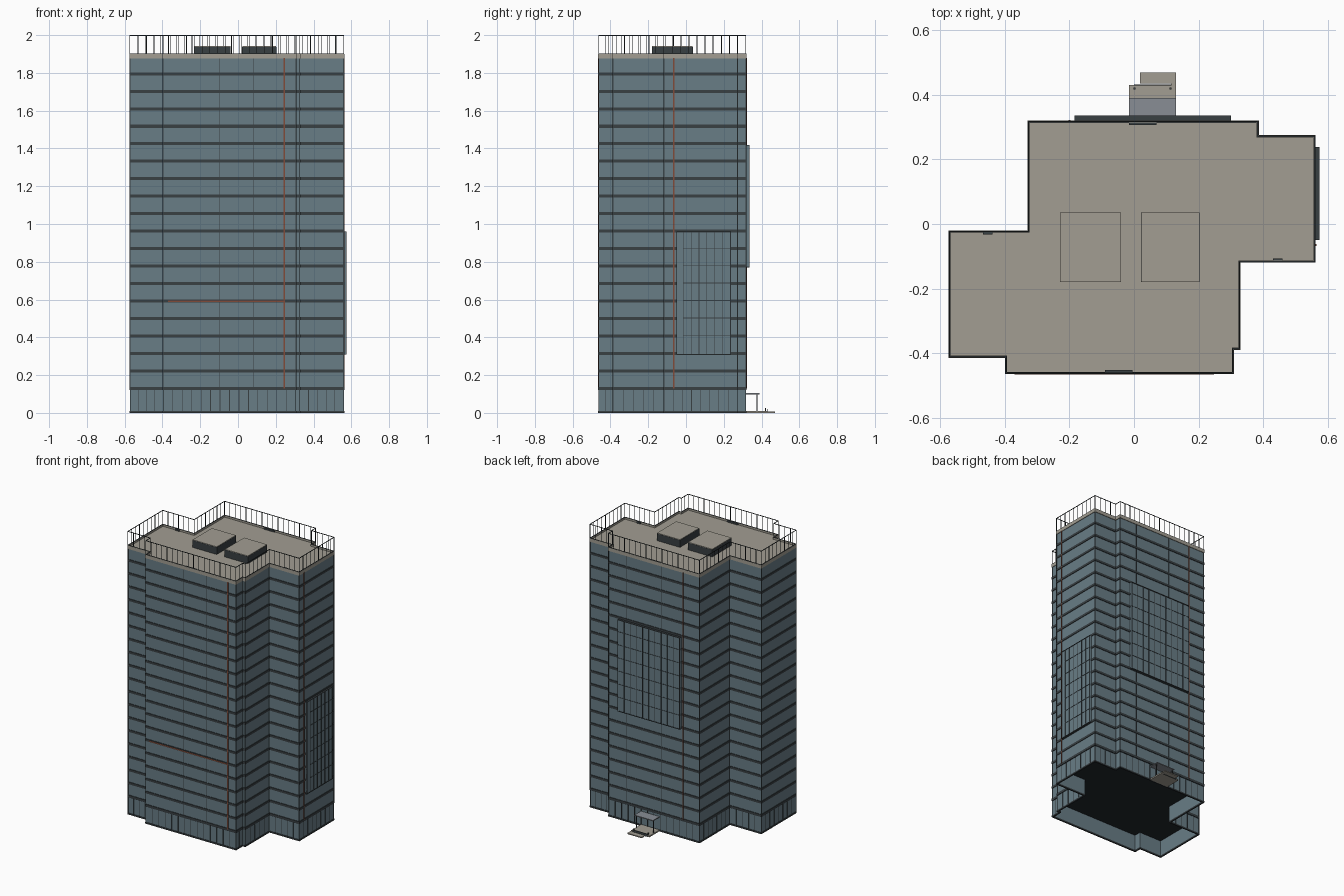
import bpy, bmesh, math
from mathutils import Vector

if "Cube" in bpy.data.objects:
    bpy.data.objects.remove(bpy.data.objects["Cube"])

def material(name, rgb):
    m = bpy.data.materials.new(name)
    m.diffuse_color = (*rgb, 1)
    m.use_nodes = True
    m.node_tree.nodes["Principled BSDF"].inputs["Base Color"].default_value = m.diffuse_color
    return m

GLASS = material("blue_glass", (0.14, 0.205, 0.24))
DARK = material("dark_metal", (0.04, 0.05, 0.055))
STONE = material("beige_stone", (0.36, 0.34, 0.29))
RED = material("red_trim", (0.22, 0.07, 0.04))
BLACK = material("black_soffit", (0.015, 0.02, 0.025))
GREY = material("canopy_grey", (0.25, 0.27, 0.3))

# Stepped tower footprint, counter-clockwise
PLAN = [Vector(p) for p in [
    (-0.575, -0.415), (-0.40, -0.415), (-0.40, -0.465), (0.31, -0.465),
    (0.31, -0.39), (0.33, -0.39), (0.33, -0.12), (0.563, -0.12),
    (0.563, 0.275), (0.387, 0.275), (0.387, 0.32), (-0.33, 0.32),
    (-0.33, -0.02), (-0.575, -0.02)]]
N = len(PLAN)

def outline(inset):
    pts = []
    for i, p in enumerate(PLAN):
        a = (p - PLAN[i - 1]).normalized()
        b = (PLAN[(i + 1) % N] - p).normalized()
        pts.append(p + inset * (Vector((-a.y, a.x)) + Vector((-b.y, b.x))))
    return pts

def finish(name, bm, mat, recalc=True):
    if recalc:
        bmesh.ops.recalc_face_normals(bm, faces=bm.faces)
    me = bpy.data.meshes.new(name)
    bm.to_mesh(me)
    bm.free()
    me.materials.append(mat)
    ob = bpy.data.objects.new(name, me)
    bpy.context.collection.objects.link(ob)
    return ob

def prism(bm, inset, z0, z1):
    pts = outline(inset)
    lo = [bm.verts.new((*p, z0)) for p in pts]
    hi = [bm.verts.new((*p, z1)) for p in pts]
    for i in range(N):
        j = (i + 1) % N
        bm.faces.new((lo[i], lo[j], hi[j], hi[i]))
    bm.faces.new(lo[::-1])
    bm.faces.new(hi)

def ring(bm, inset, width, z0, z1):
    o, n = outline(inset), outline(inset + width)
    loops = [[bm.verts.new((*p, z)) for p in pts]
             for pts, z in ((o, z0), (o, z1), (n, z1), (n, z0))]
    for k in range(4):
        a, b = loops[k], loops[(k + 1) % 4]
        for i in range(N):
            j = (i + 1) % N
            bm.faces.new((a[i], a[j], b[j], b[i]))

def boxes(name, items, mat):
    bm = bmesh.new()
    for x0, x1, y0, y1, z0, z1 in items:
        vs = bmesh.ops.create_cube(bm, size=1)["verts"]
        for v in vs:
            v.co = ((x0 + x1) / 2 + v.co.x * (x1 - x0),
                    (y0 + y1) / 2 + v.co.y * (y1 - y0),
                    (z0 + z1) / 2 + v.co.z * (z1 - z0))
    return finish(name, bm, mat)

def stick(x, y, z0, z1, r):
    return (x - r, x + r, y - r, y + r, z0, z1)

def along_edges(inset, spacing):
    pts = outline(inset)
    for i, p in enumerate(pts):
        q = pts[(i + 1) % N]
        n = max(1, round((q - p).length / spacing))
        for k in range(n):
            yield p.lerp(q, k / n)

# Ground floor: open-bottomed glass storefront with plinth and mullions
bm = bmesh.new()
ring(bm, 0.004, 0.004, 0.01, 0.125)
finish("storefront_glass", bm, GLASS)
bm = bmesh.new()
ring(bm, 0.0, 0.01, 0.0, 0.01)
finish("plinth", bm, DARK)
boxes("storefront_mullions",
      [stick(p.x, p.y, 0.01, 0.125, 0.0015) for p in along_edges(0.0035, 0.05)], DARK)
bm = bmesh.new()
prism(bm, 0.001, 0.12, 0.135)
finish("ground_soffit", bm, BLACK)

# Tower glass and the floor bands
bm = bmesh.new()
prism(bm, 0.004, 0.13, 1.88)
finish("tower_glass", bm, GLASS)
bm = bmesh.new()
for k in range(19):
    z = 0.13 + k * 0.0925
    ring(bm, 0.0, 0.008, z - 0.008, z + 0.008)
finish("floor_bands", bm, DARK)

# Corner posts and wide-spaced facade mullions
posts = [stick(p.x, p.y, 0.13, 1.88, 0.002) for p in outline(0.003)]
posts += [stick(x, -0.462, 0.13, 1.88, 0.0015) for x in (-0.1, 0.08)]
posts += [stick(x, 0.317, 0.13, 1.88, 0.0015) for x in (0.245, -0.03)]
boxes("facade_posts", posts, DARK)

# Red trim strips
boxes("red_trim_strips", [
    (0.242, 0.248, -0.466, -0.458, 0.13, 1.88),
    (0.555, 0.565, -0.068, -0.062, 0.13, 1.88),
    (-0.203, -0.197, 0.313, 0.322, 0.13, 1.88),
    (-0.37, 0.245, -0.467, -0.458, 0.588, 0.595)], RED)

# Roof, parapet and its dark coping edge
bm = bmesh.new()
prism(bm, 0.006, 1.875, 1.888)
finish("roof_deck", bm, STONE)
bm = bmesh.new()
ring(bm, 0.0, 0.007, 1.876, 1.9)
finish("parapet", bm, STONE)
bm = bmesh.new()
ring(bm, 0.001, 0.005, 1.899, 1.902)
finish("parapet_coping", bm, DARK)

# Rooftop plant boxes: dark louvred body under a pale lid
plant = [(-0.23, -0.04), (0.022, 0.203)]
boxes("plant_bodies", [(a, b, -0.18, 0.036, 1.885, 1.938) for a, b in plant], DARK)
boxes("plant_lids", [(a + .001, b - .001, -0.179, 0.035, 1.936, 1.942) for a, b in plant], STONE)
boxes("roof_drains", [
    (-0.09, -0.005, -0.458, -0.452, 1.885, 1.9), (0.43, 0.46, -0.113, -0.107, 1.885, 1.9),
    (-0.468, -0.438, -0.033, -0.027, 1.885, 1.9), (-0.015, 0.07, 0.307, 0.313, 1.885, 1.9)], DARK)

# Roof railing
boxes("railing_posts",
      [stick(p.x, p.y, 1.9, 2.0, 0.0015) for p in along_edges(0.003, 0.042)], DARK)
bm = bmesh.new()
ring(bm, 0.0015, 0.003, 1.996, 2.0)
finish("railing_top", bm, DARK)

# Projecting bay on the right side
boxes("right_bay_glass", [(0.555, 0.572, -0.05, 0.238, 0.312, 0.958)], GLASS)
bars = [(0.565, 0.575, y - .0015, y + .0015, 0.312, 0.958)
        for y in [-0.0485, -0.014] + [-0.014 + 0.0415 * k for k in range(1, 7)]]
bars += [(0.565, 0.574, -0.014, 0.236, z - .0015, z + .0015)
         for z in [0.41 + 0.0925 * k for k in range(6)]]
bars += [(0.555, 0.575, -0.05, 0.238, z, z + .004) for z in (0.308, 0.956)]
boxes("right_bay_frame", bars, DARK)

# Projecting bay on the back
boxes("back_bay_glass", [(-0.185, 0.3, 0.31, 0.333, 0.774, 1.416)], GLASS)
bars = [(x - .0015, x + .0015, 0.325, 0.336, 0.774, 1.416)
        for x in [-0.183 + 0.0481 * k for k in range(11)]]
bars += [(-0.185, 0.3, 0.325, 0.335, z - .0015, z + .0015)
         for z in [0.87 + 0.0925 * k for k in range(6)]]
bars += [(-0.185, 0.3, 0.31, 0.336, z, z + .004) for z in (0.77, 1.414)]
boxes("back_bay_frame", bars, DARK)

# Rear entrance: platform, canopy, ramp and handrails
boxes("entrance_platform", [(-0.015, 0.13, 0.318, 0.43, 0, 0.01)], STONE)
boxes("entrance_ramp", [(0.115, 0.13, 0.43, 0.435, 0, 0.008),
                        (0.018, 0.13, 0.435, 0.47, 0, 0.007)], STONE)
boxes("entrance_canopy", [(-0.015, 0.13, 0.318, 0.39, 0.098, 0.104)], GREY)
boxes("canopy_posts", [stick(x, 0.376, 0.01, 0.1, 0.002) for x in (-0.01, 0.125)], DARK)
rails = [stick(x, 0.42, 0.01, 0.025, 0.003) for x in (0.002, 0.113)]
rails += [(0.0, 0.116, 0.429, 0.432, 0.0, 0.02)]
boxes("entrance_rails", rails, DARK)
